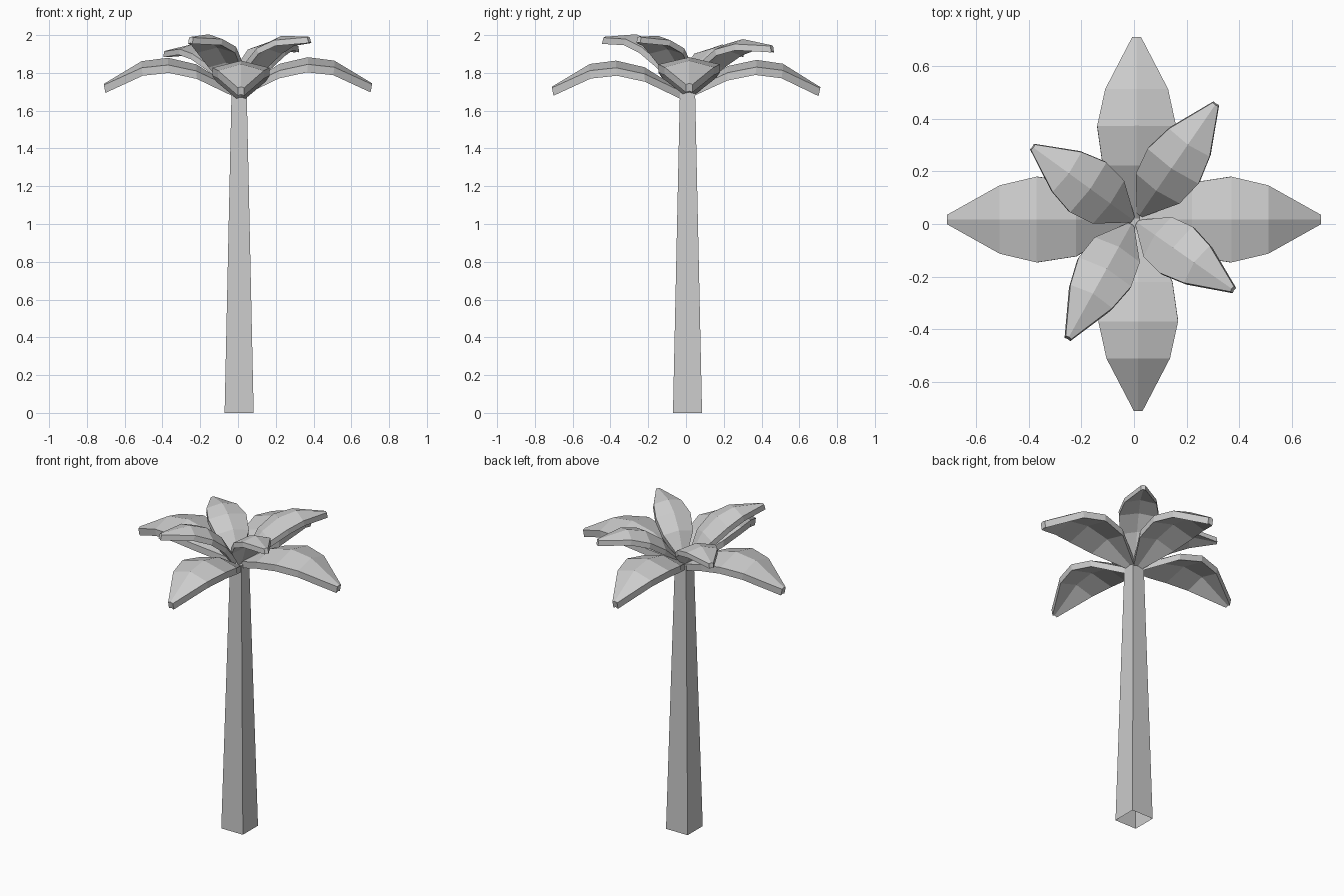
import bpy, bmesh
from math import radians
from mathutils import Matrix, Vector

cube = bpy.data.objects.get("Cube")
if cube:
    bpy.data.objects.remove(cube)

grey = bpy.data.materials.new("plain grey")
grey.use_nodes = True
grey.diffuse_color = (0.6, 0.6, 0.6, 1)
grey.node_tree.nodes["Principled BSDF"].inputs["Base Color"].default_value = (0.6, 0.6, 0.6, 1)


def add_object(name, bm):
    bmesh.ops.recalc_face_normals(bm, faces=bm.faces)
    mesh = bpy.data.meshes.new(name)
    bm.to_mesh(mesh)
    bm.free()
    mesh.materials.append(grey)
    obj = bpy.data.objects.new(name, mesh)
    bpy.context.collection.objects.link(obj)
    return obj


def loft(bm, rings):
    """Join rings of points with quads and return the vertex rings."""
    rings = [[bm.verts.new(p) for p in ring] for ring in rings]
    for a, b in zip(rings, rings[1:]):
        for i in range(len(a)):
            j = (i + 1) % len(a)
            bm.faces.new((a[i], a[j], b[j], b[i]))
    return rings


# Tapered square trunk, open underneath
def square(half, z):
    return [(0.006 + sx * half, 0.008 + sy * half, z)
            for sx, sy in ((-1, -1), (1, -1), (1, 1), (-1, 1))]


bm = bmesh.new()
rings = loft(bm, [square(0.077, 0), square(0.04, 1.71)])
bm.faces.new(rings[-1])
add_object("trunk", bm)

# Leaf stations: distance along, half width, ridge height, drop from ridge to edge
STATIONS = [(0.0, 0.018, 0.03, 0.005), (0.2, 0.14, 0.155, 0.035), (0.35, 0.163, 0.19, 0.038),
            (0.49, 0.13, 0.172, 0.035), (0.69, 0.018, 0.052, 0.006)]
THICK = 0.042


def leaf(name, root, yaw, pitch=0, length=1.0, width=1.0):
    """Folded, arching leaf with a closed, thick rim."""
    bm = bmesh.new()
    sections = []
    for x, w, z, drop in STATIONS:
        top = [Vector((x, -w, z - drop)), Vector((x, 0, z)), Vector((x, w, z - drop))]
        under = [p - Vector((0.012 * x, 0, THICK)) for p in reversed(top)]
        sections.append(top + under)
    rings = loft(bm, sections)
    for end in (rings[0], rings[-1]):
        bm.faces.new((end[0], end[1], end[4], end[5]))
        bm.faces.new((end[1], end[2], end[3], end[4]))
    matrix = (Matrix.Translation(root) @ Matrix.Rotation(radians(yaw), 4, "Z")
              @ Matrix.Rotation(radians(-pitch), 4, "Y")
              @ Matrix.Diagonal((length, width, length, 1)))
    bm.transform(matrix)
    return add_object(name, bm)


# Four wide drooping leaves
leaf("lower_leaf_left", (0.02, 0.017, 1.693), 0)
leaf("lower_leaf_back", (0.01, 0.02, 1.685), 90, -1, 1, 0.92)
leaf("lower_leaf_right", (-0.02, 0.017, 1.69), 180)
leaf("lower_leaf_front", (0.016, -0.02, 1.675), 270, 0, 1, 0.93)

# Four smaller raised leaves
leaf("upper_leaf_back_left", (0.025, 0.04, 1.71), 55.5, 21, 0.8, 0.72)
leaf("upper_leaf_back_right", (-0.01, 0.02, 1.71), 144, 20, 0.73, 0.72)
leaf("upper_leaf_front_right", (-0.015, -0.01, 1.7), 241, 27, 0.81, 0.7)
leaf("upper_leaf_front_left", (0.02, 0.0, 1.7), 325, 30, 0.75, 0.66)
